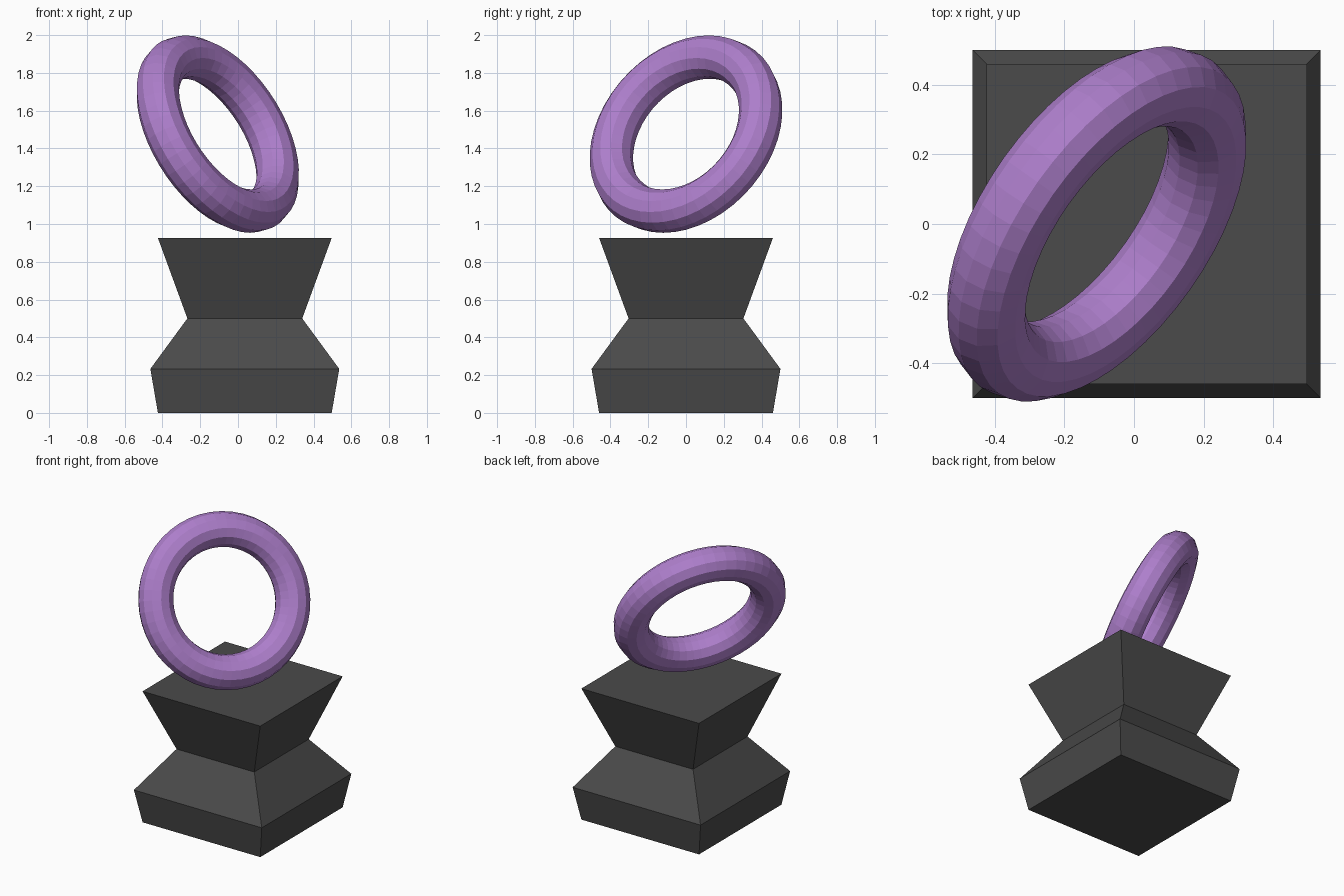
import bpy
import bmesh
from mathutils import Vector

if "Cube" in bpy.data.objects:
    bpy.data.objects.remove(bpy.data.objects["Cube"])


def material(name, colour):
    mat = bpy.data.materials.new(name)
    mat.diffuse_color = (*colour, 1)
    mat.use_nodes = True
    mat.node_tree.nodes["Principled BSDF"].inputs["Base Color"].default_value = mat.diffuse_color
    return mat


# Pedestal: stacked square sections (half width, height), capped at both ends
profile = [(0.46, 0.0), (0.5, 0.233), (0.304, 0.5), (0.46, 0.926)]
corners = [(-1, -1), (1, -1), (1, 1), (-1, 1)]
bm = bmesh.new()
rings = [[bm.verts.new((h * x, h * y, z)) for x, y in corners] for h, z in profile]
for low, high in zip(rings, rings[1:]):
    for i in range(4):
        j = (i + 1) % 4
        bm.faces.new((low[i], low[j], high[j], high[i]))
bm.faces.new(rings[0][::-1])
bm.faces.new(rings[-1])
mesh = bpy.data.meshes.new("pedestal")
bm.to_mesh(mesh)
bm.free()
pedestal = bpy.data.objects.new("pedestal", mesh)
pedestal.location.x = 0.036
bpy.context.collection.objects.link(pedestal)
mesh.materials.append(material("dark_grey", (0.07, 0.07, 0.07)))

# Tilted ring floating just above the pedestal
axis = Vector((0.725, -0.513, 0.464))
bpy.ops.mesh.primitive_torus_add(
    major_radius=0.46, minor_radius=0.115, major_segments=48, minor_segments=12,
    location=(-0.107, 0, 1.476), rotation=axis.to_track_quat('Z', 'Y').to_euler())
ring = bpy.context.object
ring.name = "ring"
ring.data.materials.append(material("purple", (0.42, 0.21, 0.6)))
